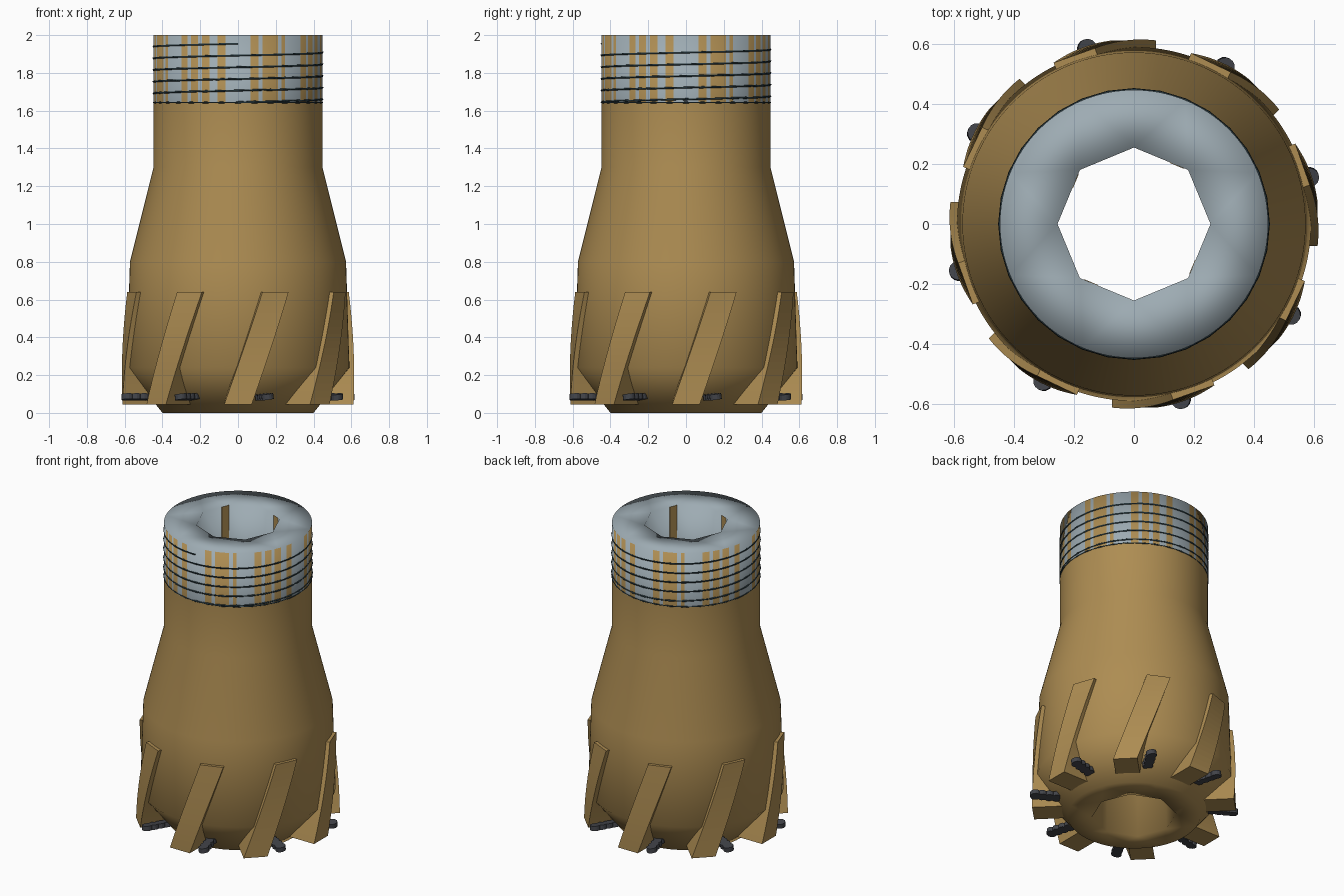
import bpy, bmesh, math
from math import sin, cos, pi, radians
from mathutils import Matrix, Vector

cube = bpy.data.objects.get("Cube")
if cube:
    bpy.data.objects.remove(cube, do_unlink=True)

SEG = 128          # outer segments
SIDES = 8          # bore sides
STEP = SEG // SIDES
BORE = 0.255


def material(name, rgb):
    m = bpy.data.materials.new(name)
    m.use_nodes = True
    color = (*rgb, 1)
    m.diffuse_color = color
    m.node_tree.nodes["Principled BSDF"].inputs["Base Color"].default_value = color
    return m


gold = material("bronze_gold", (0.42, 0.265, 0.085))
steel = material("steel_grey", (0.34, 0.41, 0.45))
carbide = material("dark_carbide", (0.055, 0.058, 0.068))
thread_dark = material("thread_slate", (0.018, 0.035, 0.042))


def finish(name, bm, mats, smooth=False):
    mesh = bpy.data.meshes.new(name)
    bmesh.ops.recalc_face_normals(bm, faces=bm.faces[:])
    for f in bm.faces:
        f.smooth = smooth
    bm.to_mesh(mesh)
    bm.free()
    for m in mats:
        mesh.materials.append(m)
    ob = bpy.data.objects.new(name, mesh)
    bpy.context.collection.objects.link(ob)
    return ob


def ring(bm, r, z, n):
    return [bm.verts.new((r * cos(2 * pi * i / n), r * sin(2 * pi * i / n), z)) for i in range(n)]


def wall(bm, a, b):
    n = len(a)
    return [bm.faces.new((a[i], a[(i + 1) % n], b[(i + 1) % n], b[i])) for i in range(n)]


def end_cap(bm, outer, inner):
    # flat face between the round outside and the octagonal bore
    for i in range(SEG):
        j = (i + STEP // 2) // STEP
        if (i + STEP // 2) % STEP == 0:
            bm.faces.new((outer[i], inner[(j - 1) % SIDES], inner[j % SIDES]))
        bm.faces.new((outer[i], outer[(i + 1) % SEG], inner[j % SIDES]))


def tube(profile, cap_index):
    # turned outside, octagonal bore, one closed end
    bm = bmesh.new()
    outer = [ring(bm, r, z, SEG) for r, z in profile]
    inner = [ring(bm, BORE, profile[k][1], SIDES) for k in (0, -1)]
    sides = []
    for a, b in zip(outer, outer[1:]):
        sides += wall(bm, a, b)
    wall(bm, inner[0], inner[1])
    end_cap(bm, outer[cap_index], inner[cap_index])
    return bm, sides


# Main body
bm, _ = tube([(0.40, 0), (0.59, 0.24), (0.572, 0.8), (0.447, 1.3), (0.447, 1.64)], 0)
finish("body", bm, [gold], True)

# Threaded collar with repeating vertical gold streaks
bm, sides = tube([(0.447, 1.64), (0.447, 2.0)], -1)
streaks = {3, 4, 6, 7, 8, 9, 11, 17, 18, 20, 21, 23, 24, 27, 28}
quarter = SEG // 4
for i, f in enumerate(sides):
    if i % quarter in streaks:
        f.material_index = 1
finish("collar", bm, [steel, gold], True)

# Thin gold streaks inside the bore
bm = bmesh.new()
for k in range(1, SIDES, 2):
    a, b = (Vector((BORE * cos(t), BORE * sin(t), 0)) for t in (k * pi / 4, (k + 1) * pi / 4))
    along = (b - a).normalized()
    p = a + along * 0.04
    m = (Matrix.Translation((p.x, p.y, 1.82)) @ Matrix.Rotation(math.atan2(along.y, along.x), 4, 'Z')
         @ Matrix.Diagonal((0.05, 0.004, 0.358, 1)))
    bmesh.ops.create_cube(bm, size=1, matrix=m)
finish("bore_streaks", bm, [gold])

# Helical thread and the ring at its foot
def wire(name, points, closed, depth):
    cu = bpy.data.curves.new(name, 'CURVE')
    cu.dimensions = '3D'
    cu.bevel_depth = depth
    cu.bevel_resolution = 0
    cu.use_fill_caps = True
    sp = cu.splines.new('POLY')
    sp.points.add(len(points) - 1)
    for sp_pt, p in zip(sp.points, points):
        sp_pt.co = (*p, 1)
    sp.use_cyclic_u = closed
    cu.materials.append(thread_dark)
    bpy.context.collection.objects.link(bpy.data.objects.new(name, cu))


PER_TURN, TURNS, PITCH = 32, 5, 0.062
helix = []
for i in range(PER_TURN * TURNS + 1):
    t = 2 * pi * i / PER_TURN - pi / 2
    helix.append((0.447 * cos(t), 0.447 * sin(t), 1.645 + PITCH * i / PER_TURN))
wire("thread", helix, False, 0.006)
wire("thread_foot", [(x, y, 1.643) for x, y, z in helix[:PER_TURN]], True, 0.005)

# Slanted blades around the head
LOW, HIGH, TWIST, HALF, LAYERS = 0.045, 0.64, radians(19.5), 0.073, 16


def blade(name, base):
    bm = bmesh.new()
    layers = []
    for k in range(LAYERS + 1):
        u = k / LAYERS
        t = base + TWIST * u
        out = Vector((cos(t), sin(t), 0))
        side = Vector((-sin(t), cos(t), 0))
        up = Vector((0, 0, LOW + (HIGH - LOW) * u))
        r_out = 0.612 - 0.016 * u * u
        r_in = 0.42 + 0.1 * u
        layers.append([bm.verts.new(out * r + side * s + up) for r, s in
                       ((r_in, -HALF), (r_out, -HALF), (r_out, HALF), (r_in, HALF))])
    for a, b in zip(layers, layers[1:]):
        wall(bm, a, b)
    bm.faces.new(layers[0])
    bm.faces.new(layers[-1])
    finish(name, bm, [gold])


# Row of small cutter discs beside each blade
def cutters(name, angle):
    bm = bmesh.new()
    for r in (0.475, 0.52, 0.563, 0.605):
        m = (Matrix.Rotation(angle, 4, 'Z') @ Matrix.Translation((r, 0, 0.085))
             @ Matrix.Rotation(radians(8), 4, 'X'))
        bmesh.ops.create_cone(bm, cap_ends=True, segments=16, radius1=0.032, radius2=0.032,
                              depth=0.03, matrix=m)
    finish(name, bm, [carbide])


for n in range(8):
    base = n * pi / 4 - pi / 2
    blade(f"blade_{n + 1}", base)
    cutters(f"cutter_row_{n + 1}", base + radians(15))
